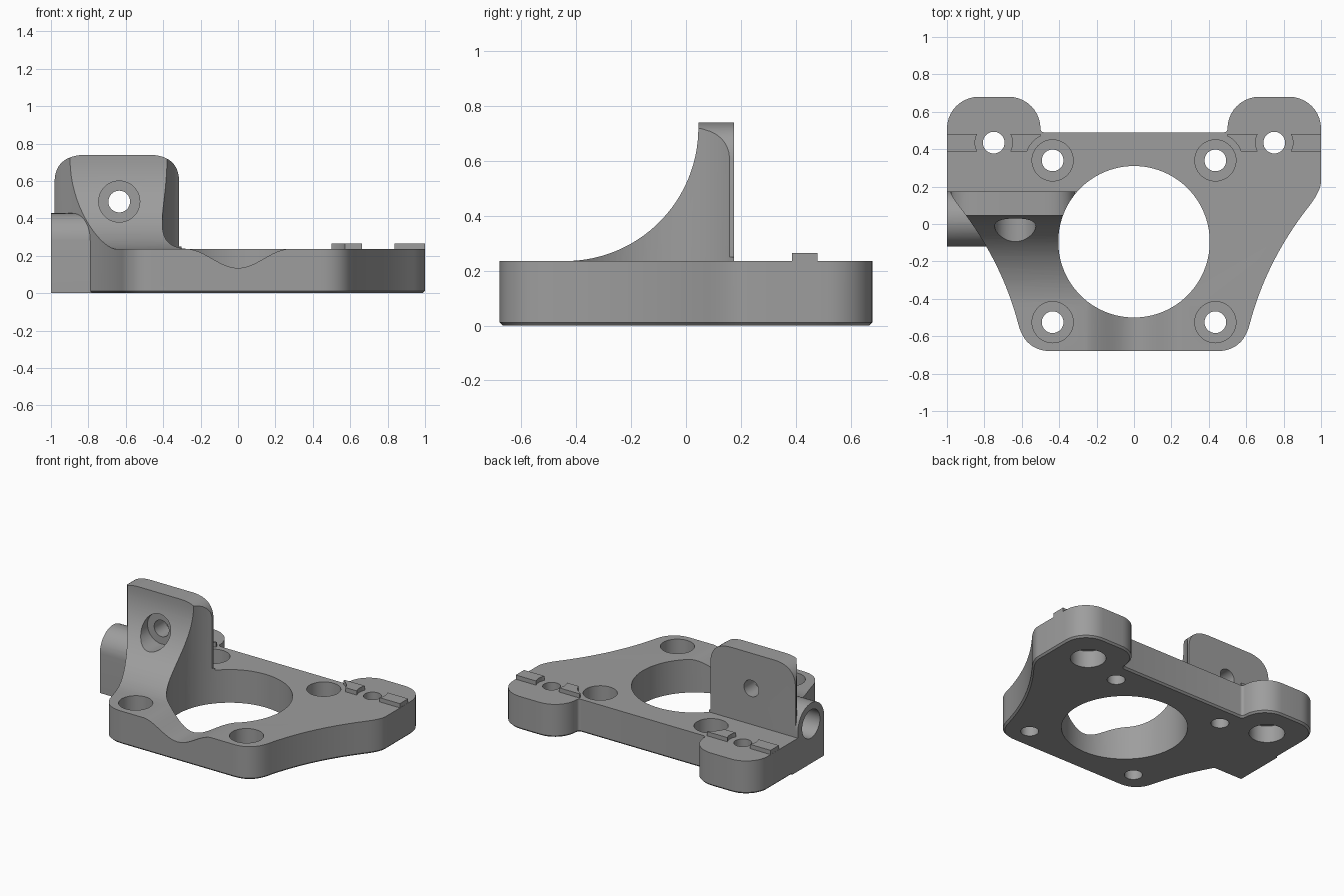
import bpy, bmesh, math

if "Cube" in bpy.data.objects:
    bpy.data.objects.remove(bpy.data.objects["Cube"])

TOP = 0.235                      # plate thickness
BORE = (0.0, -0.095, 0.405)      # centre x, y and radius of the big opening

grey = bpy.data.materials.new("plain_grey")
grey.diffuse_color = (0.34, 0.34, 0.34, 1)
grey.use_nodes = True
grey.node_tree.nodes["Principled BSDF"].inputs["Base Color"].default_value = grey.diffuse_color


def prism(name, pts, axis, lo, hi, chamfer=0.0):
    """Extrude a 2D outline along an axis; other two axes keep their order."""
    place = {'X': lambda a, b, c: (c, a, b),
             'Y': lambda a, b, c: (a, c, b),
             'Z': lambda a, b, c: (a, b, c)}[axis]
    clean = [p for i, p in enumerate(pts) if math.dist(p, pts[i - 1]) > 1e-4]
    n = len(clean)
    bm = bmesh.new()
    low = [bm.verts.new(place(a, b, lo)) for a, b in clean]
    high = [bm.verts.new(place(a, b, hi)) for a, b in clean]
    bottom = bm.faces.new(low[::-1])
    bm.faces.new(high)
    for i in range(n):
        j = (i + 1) % n
        bm.faces.new((low[i], low[j], high[j], high[i]))
    bmesh.ops.recalc_face_normals(bm, faces=bm.faces)
    if chamfer:                  # inset the underside, then lift its old rim
        bmesh.ops.inset_region(bm, faces=[bottom], thickness=chamfer, use_even_offset=True)
        keep = set(bottom.verts)
        for v in bm.verts:
            if abs(v.co.z - lo) < 1e-5 and v not in keep:
                v.co.z += chamfer
    me = bpy.data.meshes.new(name)
    bm.to_mesh(me)
    bm.free()
    me.materials.append(grey)
    ob = bpy.data.objects.new(name, me)
    bpy.context.collection.objects.link(ob)
    return ob


def circle(a, b, r, n=48):
    return [(a + r * math.cos(2 * math.pi * i / n), b + r * math.sin(2 * math.pi * i / n))
            for i in range(n)]


def arc(a, b, r, start, end, n=10):
    return [(a + r * math.cos(math.radians(start + (end - start) * i / n)),
             b + r * math.sin(math.radians(start + (end - start) * i / n))) for i in range(n + 1)]


def bezier(p, c, q, n=12):
    return [tuple((1 - t) ** 2 * p[k] + 2 * t * (1 - t) * c[k] + t * t * q[k] for k in (0, 1))
            for t in (i / n for i in range(n + 1))]


def combine(target, tool, op):
    """Apply a boolean and discard the tool."""
    tool.hide_render = True
    m = target.modifiers.new("bool", 'BOOLEAN')
    m.operation, m.solver, m.object = op, 'EXACT', tool
    bpy.context.view_layer.objects.active = target
    bpy.ops.object.modifier_apply(modifier=m.name)
    bpy.data.objects.remove(tool)


def cut(target, pts, axis, lo, hi):
    combine(target, prism("cutter", pts, axis, lo, hi), 'DIFFERENCE')


# Plate outline: right half, front to back, then mirrored
half = bezier((0.44, -0.68), (0.585, -0.68), (0.62, -0.53))
half += bezier((0.62, -0.53), (0.71, -0.19), (0.94, 0.10), 20)
half += bezier((0.94, 0.10), (1.0, 0.18), (1.0, 0.23), 8)
half += arc(0.83, 0.51, 0.17, 0, 90) + arc(0.67, 0.51, 0.17, 90, 180)
half += arc(0.48, 0.51, 0.02, 0, -90, 6)
outline = half + [(-x, y) for x, y in reversed(half)]

# Tall block on that outline, carved down to the plate and the upright
bracket = prism("mount_bracket", outline, 'Z', 0, 0.9, 0.012)
cut(bracket, circle(*BORE, 96), 'Z', -0.1, 1)
cut(bracket, [(0.175, TOP), (0.9, TOP), (0.9, 1), (0.175, 1)], 'X', -1.2, 1.2)
concave = [(0.045, 1), (-0.9, 1), (-0.9, TOP)] + arc(-0.44, 0.72, 0.485, -90, 0, 32)
cut(bracket, concave, 'X', -1.2, 1.2)
cut(bracket, [(0, TOP), (1.2, TOP), (1.2, 1), (0, 1)], 'Y', -0.9, 0.9)
shoulders = [(-0.98, 0.25), (-1.2, 0.25), (-1.2, 1), (0.1, 1), (0.1, 0.25), (-0.315, 0.25)]
shoulders += bezier((-0.315, 0.61), (-0.325, 0.74), (-0.48, 0.74))
shoulders += bezier((-0.82, 0.74), (-0.97, 0.735), (-0.98, 0.61))
cut(bracket, shoulders, 'Y', -0.9, 0.9)

# Arched side boss with its square foot
boss = [(-0.12, 0.0), (0.24, 0.0), (0.24, TOP), (0.175, TOP)]
boss += arc(0.0275, 0.28, 0.1475, 0, 180, 24)
combine(bracket, prism("side_boss", boss, 'X', -1, -0.72), 'UNION')

# Wavy dip in the front wall
dip = [(x, 0.186 - 0.051 * math.cos(math.pi * x / 0.28))
       for x in (-0.28 + 0.56 * i / 32 for i in range(33))]
cut(bracket, dip + [(0.28, 0.3), (-0.28, 0.3)], 'Y', -0.8, -0.3)

# Plate screw holes (recessed on top) and ear holes (recessed below)
for s in (-1, 1):
    for y in (0.34, -0.525):
        cut(bracket, circle(s * 0.435, y, 0.058), 'Z', -0.1, 0.3)
        cut(bracket, circle(s * 0.435, y, 0.11), 'Z', 0.11, 0.3)
    cut(bracket, circle(s * 0.75, 0.435, 0.058), 'Z', -0.1, 0.3)
    cut(bracket, circle(s * 0.75, 0.435, 0.115), 'Z', -0.1, 0.12)

# Recessed hole through the upright, blind hole in the boss
cut(bracket, circle(-0.635, 0.49, 0.058), 'Y', -0.5, 0.4)
cut(bracket, circle(-0.635, 0.49, 0.11), 'Y', -0.4, 0.05)
cut(bracket, circle(0.0275, 0.28, 0.1), 'X', -1.1, -0.75)

# Raised locating tabs on both ears
parts = [bracket]
for s, label in ((-1, "left"), (1, "right")):
    tab = prism(label + "_tabs", [(s * 0.5, 0.387), (s * 0.999, 0.387), (s * 0.999, 0.48),
                                  (s * 0.5, 0.48)], 'Z', 0.2, 0.265)
    cut(tab, circle(s * 0.75, 0.435, 0.1), 'Z', 0, 0.5)
    cut(tab, circle(s * 0.435, 0.34, 0.145), 'Z', 0, 0.5)
    parts.append(tab)

for ob in parts:
    bpy.ops.object.select_all(action='DESELECT')
    ob.select_set(True)
    bpy.context.view_layer.objects.active = ob
    bpy.ops.object.shade_smooth_by_angle(angle=math.radians(25))
